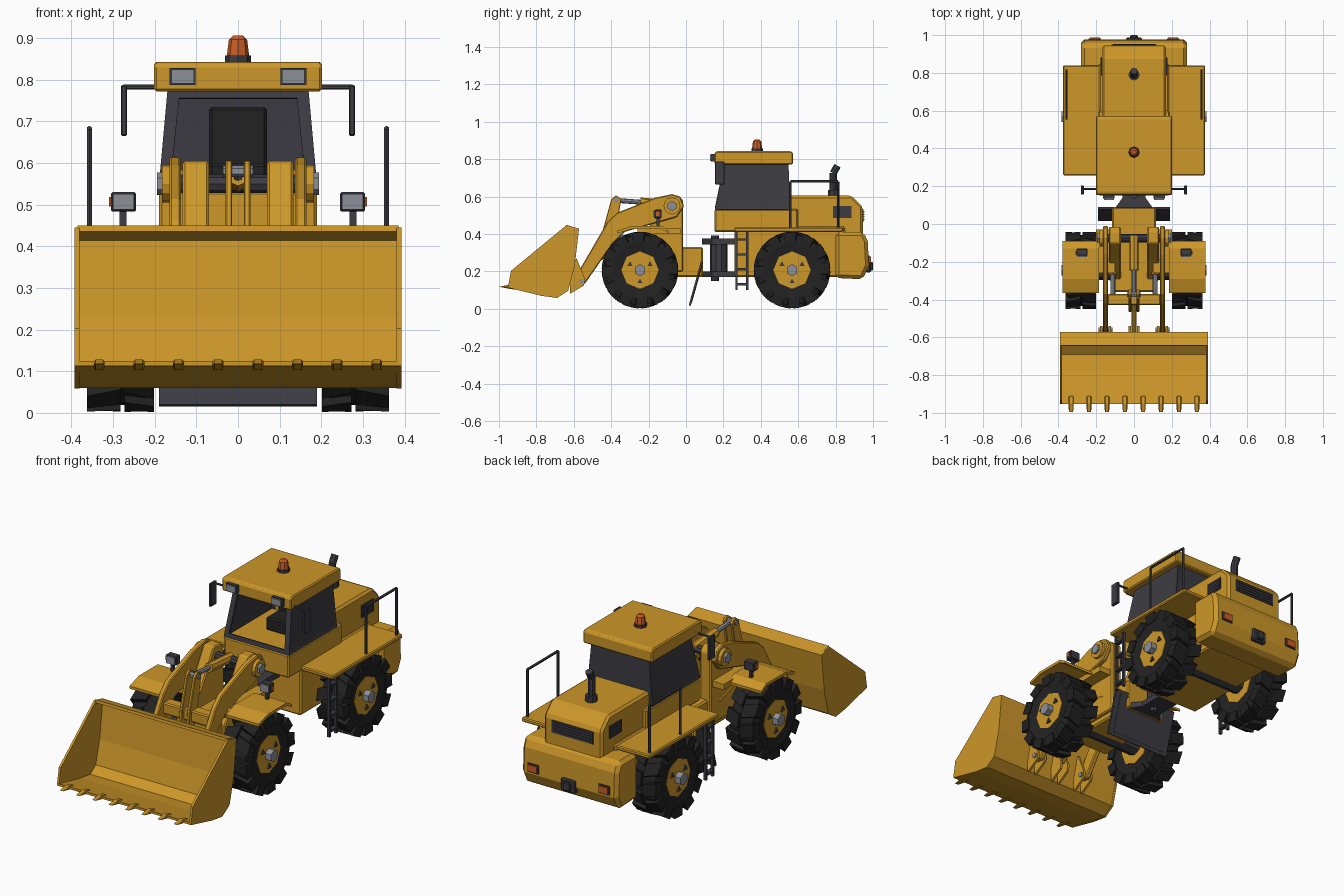
import bpy, bmesh, math
from mathutils import Vector, Matrix


def mat(name, r, g, b):
    m = bpy.data.materials.new(name)
    m.diffuse_color = (r, g, b, 1)
    return m


YEL = mat("yellow_paint", 0.61, 0.31, 0.022)
TYRE = mat("tyre_black", 0.016, 0.016, 0.016)
DARK = mat("dark_grey", 0.045, 0.045, 0.055)
STEEL = mat("light_grey", 0.26, 0.28, 0.31)
ORANGE = mat("orange_light", 0.60, 0.11, 0.02)


def finish(name, bm, m, bevel=0.0, mirror=False):
    bmesh.ops.recalc_face_normals(bm, faces=bm.faces)
    me = bpy.data.meshes.new(name)
    bm.to_mesh(me)
    bm.free()
    me.materials.append(m)
    o = bpy.data.objects.new(name, me)
    bpy.context.collection.objects.link(o)
    if bevel:
        b = o.modifiers.new("bevel", 'BEVEL')
        b.width, b.segments, b.limit_method = bevel, 1, 'ANGLE'
    if mirror:
        o.modifiers.new("mirror", 'MIRROR')
    return o


def prof(name, pts, x0, x1, m, bevel=0.0, mirror=False):
    """Side outline (y, z) extruded from x0 to x1."""
    bm = bmesh.new()
    a = [bm.verts.new((x0, y, z)) for y, z in pts]
    b = [bm.verts.new((x1, y, z)) for y, z in pts]
    bm.faces.new(a)
    bm.faces.new(b)
    for i in range(len(pts)):
        j = (i + 1) % len(pts)
        bm.faces.new((a[i], a[j], b[j], b[i]))
    return finish(name, bm, m, bevel, mirror)


def box(name, x0, x1, y0, y1, z0, z1, m, bevel=0.0, mirror=False):
    return prof(name, [(y0, z0), (y1, z0), (y1, z1), (y0, z1)], x0, x1, m, bevel, mirror)


def add_rod(bm, p, q, r, n, r2=None):
    p, q = Vector(p), Vector(q)
    rot = (q - p).to_track_quat('Z', 'Y').to_matrix().to_4x4()
    bmesh.ops.create_cone(bm, cap_ends=True, segments=n, radius1=r, radius2=r if r2 is None else r2,
                          depth=(q - p).length, matrix=Matrix.Translation((p + q) / 2) @ rot)


def rod(name, p, q, r, m, n=8, r2=None, mirror=False):
    bm = bmesh.new()
    add_rod(bm, p, q, r, n, r2)
    return finish(name, bm, m, 0, mirror)


def path(name, pts, r, m, n=6, mirror=False):
    bm = bmesh.new()
    for p, q in zip(pts, pts[1:]):
        add_rod(bm, p, q, r, n)
    return finish(name, bm, m, 0, mirror)


# ---- wheels
def wheel(tag, cy, cz=0.207):
    bm = bmesh.new()
    n = 24
    outline = [(0.215, 0.09), (0.207, 0.15), (0.22, 0.188), (0.345, 0.188), (0.358, 0.15), (0.348, 0.09)]
    rings = [[bm.verts.new((x, cy + r * math.cos(t), cz + r * math.sin(t)))
              for t in (2 * math.pi * k / n for k in range(n))] for x, r in outline]
    for a, b in zip(rings, rings[1:] + rings[:1]):
        for k in range(n):
            bm.faces.new((a[k], a[(k + 1) % n], b[(k + 1) % n], b[k]))
    finish(tag + "_tyre", bm, TYRE, 0, True)
    bm = bmesh.new()   # staggered skewed lugs, inner and outer rows
    for k in range(12):
        for x0, x1, off, lean in ((0.282, 0.362, 0.0, 0.06), (0.202, 0.272, 0.5, -0.06)):
            t0 = 2 * math.pi * (k + off) / 12 - math.pi / 2
            v = []
            for x, s in ((x0, -lean), (x1, lean)):
                outer = (x > 0.35) or (x < 0.21)
                for r, w in ((0.152 if outer else 0.18, 0.19), (0.205, 0.16)):
                    for d in (-w, w):
                        t = t0 + d + s
                        v.append(bm.verts.new((x, cy + r * math.cos(t), cz + r * math.sin(t))))
            for f in ((0, 1, 3, 2), (4, 5, 7, 6), (0, 1, 5, 4), (2, 3, 7, 6), (0, 2, 6, 4), (1, 3, 7, 5)):
                bm.faces.new([v[i] for i in f])
    finish(tag + "_tyre_lugs", bm, TYRE, 0, True)
    rod(tag + "_rim", (0.21, cy, cz), (0.352, cy, cz), 0.1, YEL, 8, mirror=True)
    rod(tag + "_hub", (0.35, cy, cz), (0.385, cy, cz), 0.032, STEEL, 6, mirror=True)
    bm = bmesh.new()
    for a in (30, 150, 270):
        y, z = cy + 0.062 * math.cos(math.radians(a)), cz + 0.062 * math.sin(math.radians(a))
        add_rod(bm, (0.35, y, z), (0.36, y, z), 0.016, 3)
    finish(tag + "_wheel_bolts", bm, DARK, 0, True)
    rod(tag + "_axle", (-0.22, cy, cz), (0.22, cy, cz), 0.05, DARK, 8)


wheel("front", -0.246)
wheel("rear", 0.567)

# ---- bucket
prof("bucket_shell", [(-0.952, 0.113), (-0.775, 0.072), (-0.69, 0.06), (-0.632, 0.096), (-0.598, 0.23),
                      (-0.572, 0.428), (-0.642, 0.45), (-0.645, 0.436), (-0.588, 0.414), (-0.612, 0.23),
                      (-0.645, 0.108), (-0.69, 0.075), (-0.775, 0.087), (-0.952, 0.125)], -0.385, 0.385, YEL)
prof("bucket_side", [(-0.952, 0.113), (-0.775, 0.07), (-0.69, 0.058), (-0.63, 0.096), (-0.595, 0.23),
                     (-0.572, 0.428), (-0.642, 0.445), (-0.936, 0.203)], 0.38, 0.392, YEL, 0, True)
for i, x in enumerate((0.048, 0.143, 0.238, 0.333)):
    prof("bucket_tooth_%d" % i, [(-1.0, 0.118), (-0.95, 0.108), (-0.91, 0.102), (-0.91, 0.12), (-0.95, 0.128)],
         x - 0.013, x + 0.013, YEL, 0.004, True)
EAR = [(-0.62, 0.08), (-0.545, 0.125), (-0.54, 0.16), (-0.585, 0.27), (-0.62, 0.2)]
prof("bucket_ear_outer", EAR, 0.168, 0.18, YEL, 0, True)
prof("bucket_ear_inner", EAR, 0.122, 0.134, YEL, 0, True)
prof("bucket_ear_centre", EAR, 0.016, 0.028, YEL, 0, True)
rod("bucket_pin", (0.115, -0.56, 0.148), (0.187, -0.56, 0.148), 0.014, STEEL, 6, mirror=True)

# ---- loader arms and linkage
prof("lift_arm", [(-0.01, 0.55), (-0.03, 0.6), (-0.075, 0.613), (-0.165, 0.594), (-0.37, 0.513), (-0.42, 0.465),
                  (-0.588, 0.176), (-0.583, 0.132), (-0.54, 0.134), (-0.396, 0.342), (-0.326, 0.412),
                  (-0.05, 0.49)], 0.137, 0.165, YEL, 0.005, True)
rod("arm_pivot_boss", (0.16, -0.075, 0.55), (0.182, -0.075, 0.55), 0.045, YEL, 12, mirror=True)
rod("arm_pivot_nut", (0.18, -0.075, 0.55), (0.195, -0.075, 0.55), 0.027, STEEL, 6, mirror=True)
rod("arm_cross_pin", (-0.16, -0.075, 0.55), (0.16, -0.075, 0.55), 0.022, DARK, 8)
box("arm_cross_beam", -0.14, 0.14, -0.43, -0.37, 0.36, 0.42, YEL, 0.006)
prof("bellcrank_plate", [(-0.375, 0.607), (-0.345, 0.588), (-0.375, 0.42), (-0.425, 0.27), (-0.465, 0.28),
                         (-0.445, 0.42), (-0.40, 0.585)], 0.014, 0.03, YEL, 0.003, True)
rod("bellcrank_pin", (-0.036, -0.374, 0.58), (0.036, -0.374, 0.58), 0.014, STEEL, 6)
prof("bucket_link", [(-0.43, 0.315), (-0.425, 0.28), (-0.565, 0.17), (-0.585, 0.2)], -0.013, 0.013, YEL, 0.003)
rod("tilt_cylinder", (0, -0.06, 0.555), (0, -0.245, 0.57), 0.025, YEL, 8)
rod("tilt_cylinder_rod", (0, -0.23, 0.569), (0, -0.375, 0.58), 0.013, STEEL, 8)
rod("lift_cylinder", (0.112, -0.09, 0.3), (0.112, -0.27, 0.36), 0.024, YEL, 8, mirror=True)
rod("lift_cylinder_rod", (0.112, -0.26, 0.357), (0.112, -0.4, 0.4), 0.013, STEEL, 8, mirror=True)

# ---- front frame
box("front_chassis", -0.116, 0.116, -0.36, 0.09, 0.17, 0.33, YEL, 0.008)
prof("loader_tower", [(-0.015, 0.2), (-0.015, 0.58), (-0.04, 0.605), (-0.1, 0.605), (-0.19, 0.45), (-0.3, 0.32),
                      (-0.3, 0.2)], 0.07, 0.133, YEL, 0.006, True)
prof("front_fender", [(-0.365, 0.418), (-0.29, 0.443), (-0.13, 0.443), (-0.09, 0.418), (-0.09, 0.404),
                      (-0.135, 0.428), (-0.285, 0.428), (-0.365, 0.404)], 0.185, 0.378, YEL, 0, True)
box("front_fender_bracket", 0.1, 0.2, -0.26, -0.03, 0.40, 0.43, YEL, 0, True)
box("headlamp_post", 0.268, 0.284, -0.158, -0.142, 0.435, 0.485, DARK, 0, True)
box("headlamp_body", 0.245, 0.305, -0.168, -0.13, 0.483, 0.53, DARK, 0.004, True)
box("headlamp_lens", 0.25, 0.3, -0.174, -0.167, 0.488, 0.525, STEEL, 0, True)
box("headlamp_marker", 0.304, 0.31, -0.162, -0.142, 0.495, 0.518, ORANGE, 0, True)
prof("splash_plate", [(0.015, 0.02), (0.025, 0.015), (0.09, 0.25), (0.08, 0.255)], -0.19, 0.19, DARK)
prof("splash_plate_rib", [(0.026, 0.035), (0.032, 0.033), (0.088, 0.232), (0.082, 0.235)], -0.16, 0.16, DARK)

# ---- articulation hinge
for tag, z in (("upper", 0.345), ("lower", 0.17)):
    bm = bmesh.new()
    lo, hi = ([bm.verts.new((x, y, h)) for x, y in ((-0.1, 0.085), (0.1, 0.085), (0.06, 0.14), (0.06, 0.27),
                                                    (-0.06, 0.27), (-0.06, 0.14))] for h in (z, z + 0.03))
    bm.faces.new(lo)
    bm.faces.new(hi)
    for i in range(6):
        bm.faces.new((lo[i], lo[(i + 1) % 6], hi[(i + 1) % 6], hi[i]))
    finish("hinge_plate_" + tag, bm, DARK)
rod("hinge_post", (0, 0.175, 0.18), (0, 0.175, 0.36), 0.048, DARK, 10)
rod("hinge_pin", (0, 0.155, 0.15), (0, 0.155, 0.392), 0.022, DARK, 8)

# ---- rear body
box("rear_chassis", -0.185, 0.185, 0.26, 0.85, 0.17, 0.44, YEL, 0.008)
box("cab_base", -0.19, 0.19, 0.152, 0.6, 0.41, 0.533, YEL, 0.008)
prof("engine_hood", [(0.54, 0.38), (0.945, 0.38), (0.945, 0.545), (0.885, 0.605), (0.54, 0.605)],
     -0.17, 0.17, YEL, 0.012)
prof("counterweight", [(0.8, 0.165), (0.945, 0.158), (0.978, 0.23), (0.972, 0.36), (0.95, 0.41), (0.8, 0.41)],
     -0.28, 0.28, YEL, 0.018)
box("rear_platform", 0.18, 0.375, 0.258, 0.84, 0.412, 0.434, YEL, 0.005, True)
box("hood_side_grille", 0.168, 0.175, 0.785, 0.885, 0.485, 0.55, DARK, 0, True)
for i in range(4):
    box("side_grille_slat_%d" % i, 0.17, 0.178, 0.79, 0.88, 0.494 + i * 0.014, 0.499 + i * 0.014, DARK, 0, True)
box("hood_rear_grille", -0.12, 0.12, 0.942, 0.95, 0.465, 0.53, DARK)
for i in range(4):
    box("rear_grille_slat_%d" % i, -0.11, 0.11, 0.945, 0.954, 0.474 + i * 0.014, 0.479 + i * 0.014, DARK)
box("tail_lamp_body", 0.175, 0.24, 0.955, 0.982, 0.238, 0.285, DARK, 0, True)
box("tail_lamp_lens", 0.181, 0.234, 0.98, 0.988, 0.244, 0.279, ORANGE, 0, True)
box("hitch_block", -0.042, 0.042, 0.96, 0.988, 0.195, 0.262, DARK, 0.006)
box("hitch_jaw", -0.02, 0.02, 0.98, 1.0, 0.205, 0.25, DARK, 0.004)
rod("exhaust_base", (0, 0.79, 0.6), (0, 0.79, 0.635), 0.03, DARK, 8)
path("exhaust_pipe", [(0, 0.787, 0.6), (0, 0.787, 0.725), (0, 0.81, 0.765)], 0.019, DARK, 8)
path("handrail", [(0.357, 0.558, 0.43), (0.357, 0.558, 0.682), (0.357, 0.813, 0.682), (0.357, 0.813, 0.43)],
     0.007, DARK, 6, True)
for i, y in enumerate((0.27, 0.327)):
    box("ladder_rail_%d" % i, 0.335, 0.35, y - 0.006, y + 0.006, 0.1, 0.415, DARK, 0, True)
for i in range(4):
    box("ladder_rung_%d" % i, 0.33, 0.355, 0.27, 0.327, 0.125 + i * 0.08, 0.137 + i * 0.08, DARK, 0, True)

# ---- cab: tapered shell with open windscreen and inset side panes
bm = bmesh.new()
bmesh.ops.create_cube(bm, size=2)
for v in bm.verts:
    top, back = v.co.z > 0, v.co.y > 0
    v.co = (math.copysign(0.165 if top else 0.188, v.co.x),
            (0.545 if top else 0.55) if back else (0.21 if top else 0.157), 0.78 if top else 0.53)
bm.normal_update()
caps = [f for f in bm.faces if abs(f.normal.z) > 0.9]
front = [f for f in bm.faces if f.normal.y < -0.8]
panes = [f for f in bm.faces if f not in caps and f not in front]
bmesh.ops.inset_individual(bm, faces=panes, thickness=0.025, depth=-0.004)
bmesh.ops.inset_individual(bm, faces=front, thickness=0.035)
bmesh.ops.delete(bm, geom=caps + front, context='FACES')
cab = finish("cab_shell", bm, DARK)
s = cab.modifiers.new("thickness", 'SOLIDIFY')
s.thickness, s.offset = 0.01, 0
prof("cab_roof", [(0.153, 0.772), (0.572, 0.772), (0.572, 0.835), (0.56, 0.843), (0.165, 0.843), (0.153, 0.835)],
     -0.202, 0.202, YEL, 0.006)
box("seat_cushion", -0.07, 0.07, 0.33, 0.46, 0.53, 0.6, TYRE, 0.008)
box("seat_back", -0.07, 0.07, 0.43, 0.475, 0.58, 0.735, TYRE, 0.008)
box("roof_lamp_body", 0.102, 0.164, 0.135, 0.158, 0.787, 0.828, DARK, 0, True)
box("roof_lamp_lens", 0.106, 0.16, 0.128, 0.136, 0.791, 0.824, STEEL, 0, True)
rod("beacon_base", (0, 0.38, 0.84), (0, 0.38, 0.858), 0.031, DARK, 8)
rod("beacon_lens", (0, 0.38, 0.856), (0, 0.38, 0.896), 0.027, ORANGE, 8, 0.022)
rod("beacon_cap", (0, 0.38, 0.896), (0, 0.38, 0.906), 0.022, ORANGE, 8, 0.012)
path("mirror_arm", [(0.19, 0.185, 0.782), (0.275, 0.185, 0.782)], 0.006, DARK, 6, True)
box("mirror", 0.266, 0.281, 0.155, 0.205, 0.665, 0.787, DARK, 0.003, True)
